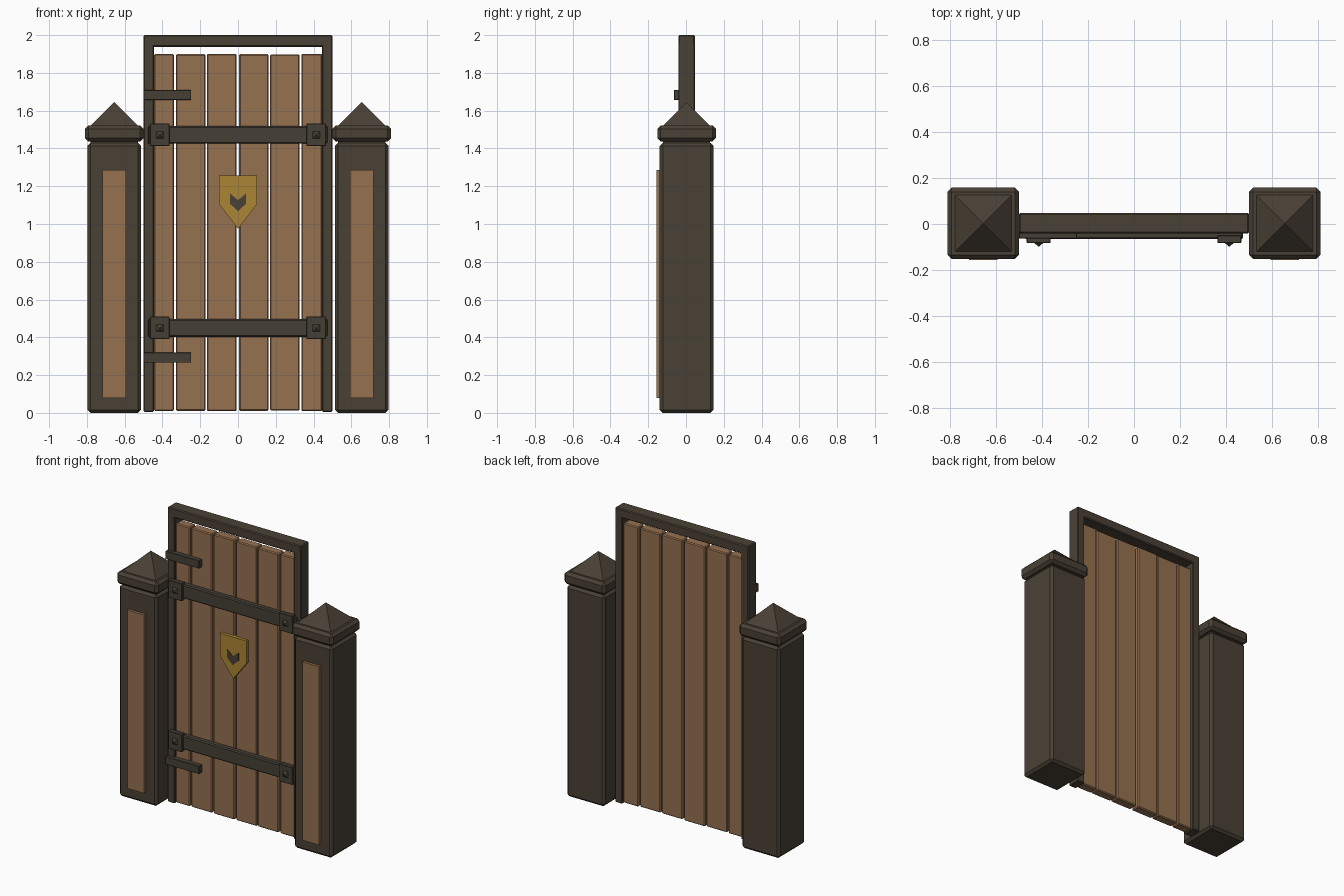
import bpy, bmesh, math, random
from mathutils import Matrix

if "Cube" in bpy.data.objects:
    bpy.data.objects.remove(bpy.data.objects["Cube"])

random.seed(4)


def material(name, rgb):
    m = bpy.data.materials.new(name)
    m.diffuse_color = (*rgb, 1)
    m.use_nodes = True
    m.node_tree.nodes["Principled BSDF"].inputs["Base Color"].default_value = m.diffuse_color
    return m


DARK = material("dark timber", (0.068, 0.053, 0.036))
WOOD = material("warm wood", (0.305, 0.165, 0.080))
IRON = material("iron", (0.060, 0.050, 0.036))
GOLD = material("gold", (0.413, 0.235, 0.033))

YC = 0.003  # depth centre of posts and frame


def finish(name, bm, mat, bevel=0):
    bmesh.ops.recalc_face_normals(bm, faces=bm.faces)
    me = bpy.data.meshes.new(name)
    bm.to_mesh(me)
    bm.free()
    me.materials.append(mat)
    ob = bpy.data.objects.new(name, me)
    bpy.context.collection.objects.link(ob)
    if bevel:
        mod = ob.modifiers.new("bevel", 'BEVEL')
        mod.width = bevel
        mod.segments = 1
    return ob


def box(name, x, y, z, mat, bevel=0):
    """Box from (min, max) ranges."""
    bm = bmesh.new()
    bmesh.ops.create_cube(bm, size=1)
    for v in bm.verts:
        v.co = [r[0] + (c + 0.5) * (r[1] - r[0]) for r, c in zip((x, y, z), v.co)]
    return finish(name, bm, mat, bevel)


def pyramid(name, half, height, matrix, mat):
    """Four-sided pyramid with its base at the origin of the matrix."""
    bm = bmesh.new()
    bmesh.ops.create_cone(bm, cap_ends=True, segments=4, radius1=half * math.sqrt(2),
                          radius2=0, depth=height,
                          matrix=matrix @ Matrix.Translation((0, 0, height / 2))
                          @ Matrix.Rotation(math.pi / 4, 4, 'Z'))
    return finish(name, bm, mat)


def plate(name, outline, y0, y1, mat):
    """Outline in x, z extruded between two depths."""
    bm = bmesh.new()
    face = bm.faces.new([bm.verts.new((x, y0, z)) for x, z in outline])
    ext = bmesh.ops.extrude_face_region(bm, geom=[face])
    for v in ext["geom"]:
        if isinstance(v, bmesh.types.BMVert):
            v.co.y = y1
    return finish(name, bm, mat)


# Gate posts with inset-coloured panels and pyramid caps
for side, label in ((-1, "left"), (1, "right")):
    cx = side * 0.655

    def span(h, c=cx):
        return (c - h, c + h)

    box(label + "_post", span(0.142), span(0.142, YC), (0, 1.43), DARK, 0.016)
    box(label + "_post_neck", span(0.125), span(0.125, YC), (1.42, 1.45), DARK)
    box(label + "_post_cap", span(0.155), span(0.155, YC), (1.437, 1.522), DARK, 0.018)
    pyramid(label + "_post_peak", 0.128, 0.128, Matrix.Translation((cx, YC, 1.517)), DARK)
    box(label + "_post_panel", span(0.062), (-0.157, -0.12), (0.08, 1.287), WOOD)

    # Door frame upright
    box(label + "_frame_upright", sorted((side * 0.5, side * 0.445)),
        (YC - 0.044, YC + 0.044), (0.005, 1.96), DARK, 0.005)

box("frame_top_bar", (-0.5, 0.5), (YC - 0.044, YC + 0.044), (1.938, 2.0), DARK, 0.006)

# Vertical door planks with slightly uneven ends
edges = [(-0.445, -0.339), (-0.329, -0.172), (-0.164, -0.007),
         (0.006, 0.162), (0.170, 0.326), (0.335, 0.446)]
for i, (a, b) in enumerate(edges):
    d = random.uniform(-0.004, 0.004)
    box(f"plank_{i + 1}", (a, b), (-0.029 + d, 0.033 + d),
        (0.008 + abs(d), 1.902 + d), WOOD, 0.006)

# Iron cross straps, end plates and studs
for z, label in ((1.472, "upper"), (0.45, "lower")):
    box(label + "_strap", (-0.477, 0.474), (-0.066, -0.025), (z - 0.047, z + 0.047), IRON, 0.007)
    for sx, side in ((-1, "left"), (1, "right")):
        x = sx * 0.414
        box(f"{label}_{side}_strap_plate", (x - 0.052, x + 0.052), (-0.083, -0.05),
            (z - 0.06, z + 0.06), IRON, 0.003)
        pyramid(f"{label}_{side}_stud", 0.02, 0.017,
                Matrix.Translation((x, -0.082, z)) @ Matrix.Rotation(math.pi / 2, 4, 'X'), DARK)

# Short hinge bars
for z, label in ((1.683, "upper"), (0.293, "lower")):
    box(label + "_hinge", (-0.5, -0.248), (-0.063, -0.025), (z - 0.027, z + 0.027), IRON, 0.002)

# Shield with a dark notched emblem
plate("shield", [(-0.1, 1.256), (0.1, 1.256), (0.1, 1.105), (0, 0.975), (-0.1, 1.105)],
      -0.052, -0.02, GOLD)
plate("shield_emblem", [(-0.043, 1.162), (-0.018, 1.142), (0, 1.125), (0.018, 1.142),
                        (0.043, 1.162), (0.043, 1.108), (0, 1.068), (-0.043, 1.108)],
      -0.056, -0.048, DARK)
